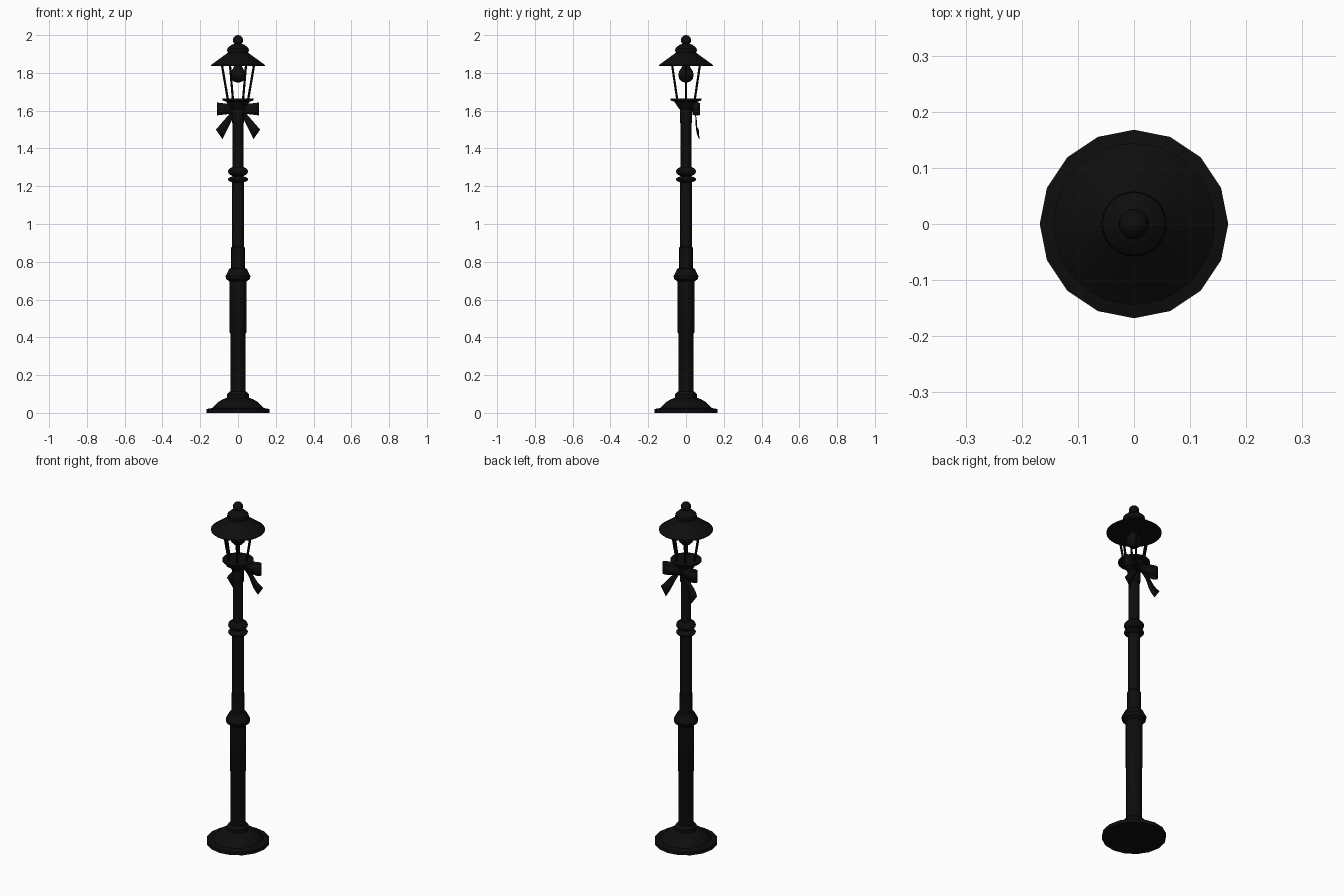
import bpy, bmesh, math
from mathutils import Vector

cube = bpy.data.objects.get("Cube")
if cube:
    bpy.data.objects.remove(cube)

black = bpy.data.materials.new("cast_iron_black")
black.use_nodes = True
COLOUR = (0.004, 0.004, 0.004, 1)
black.diffuse_color = COLOUR
black.node_tree.nodes["Principled BSDF"].inputs["Base Color"].default_value = COLOUR


def add_object(name, bm, smooth=35):
    bmesh.ops.recalc_face_normals(bm, faces=bm.faces)
    mesh = bpy.data.meshes.new(name)
    bm.to_mesh(mesh)
    bm.free()
    mesh.materials.append(black)
    obj = bpy.data.objects.new(name, mesh)
    bpy.context.collection.objects.link(obj)
    bpy.ops.object.select_all(action='DESELECT')
    obj.select_set(True)
    bpy.context.view_layer.objects.active = obj
    bpy.ops.object.shade_smooth_by_angle(angle=math.radians(smooth))
    return obj


def lathe(name, profile, sides=16):
    """Closed turned part from (radius, height) pairs."""
    bm = bmesh.new()
    rings = [[bm.verts.new((r * math.cos(a), r * math.sin(a), z))
              for a in (math.tau * i / sides for i in range(sides))]
             for r, z in profile]
    for low, high in zip(rings, rings[1:]):
        for i in range(sides):
            j = (i + 1) % sides
            bm.faces.new((low[i], low[j], high[j], high[i]))
    bm.faces.new(rings[0])
    bm.faces.new(rings[-1])
    return add_object(name, bm)


def bead(radius, low, high, core, steps=6):
    """Rounded moulding profile."""
    return [(core + (radius - core) * math.sin(math.pi * i / steps) ** 0.6,
             low + (high - low) * i / steps) for i in range(steps + 1)]


def ribbon(name, stations, thickness=0.003):
    """Strip through pairs of edge points, given a thickness."""
    bm = bmesh.new()
    rows = [[bm.verts.new(p) for p in pair] for pair in stations]
    for a, b in zip(rows, rows[1:]):
        bm.faces.new((a[0], a[1], b[1], b[0]))
    obj = add_object(name, bm)
    solid = obj.modifiers.new("thickness", 'SOLIDIFY')
    solid.thickness = thickness
    solid.offset = 0
    return obj


# Foot and post
lathe("base", [(0.168, 0), (0.168, 0.02), (0.136, 0.026), (0.125, 0.038),
               (0.105, 0.058), (0.08, 0.072), (0.058, 0.08), (0.058, 0.098),
               (0.046, 0.112)])
lathe("lower_post", [(0.041, 0.1), (0.041, 0.42), (0.044, 0.425), (0.044, 0.71)])
lathe("lower_collar", [(0.044, 0.695), (0.062, 0.708), (0.066, 0.725),
                       (0.06, 0.735), (0.047, 0.762), (0.035, 0.768)])
lathe("middle_post", [(0.036, 0.75), (0.036, 0.875), (0.032, 0.88), (0.032, 1.23)])
lathe("upper_post", [(0.028, 1.22), (0.028, 1.62)])
for name, low, high in (("collar_ring_lower", 1.22, 1.252), ("collar_ring_upper", 1.254, 1.302)):
    lathe(name, bead(0.053, low, high, 0.03))

# Lantern
lathe("lantern_tray", [(0.034, 1.605), (0.05, 1.63), (0.062, 1.648), (0.083, 1.655),
                       (0.083, 1.664)], 32)
lathe("bulb", [(0.006, 1.749), (0.022, 1.754), (0.036, 1.768), (0.041, 1.788),
               (0.037, 1.807), (0.025, 1.825), (0.015, 1.845)], 24)
lathe("roof", [(0.135, 1.836), (0.144, 1.836), (0.144, 1.841), (0.052, 1.908)], 32)
lathe("roof_cap", [(0.052, 1.9), (0.058, 1.918), (0.056, 1.93), (0.036, 1.948), (0.014, 1.956)], 32)
lathe("finial", [(0.027 * math.sin(math.pi * (i + 0.1) / 10.2),
                  1.973 - 0.027 * math.cos(math.pi * (i + 0.1) / 10.2)) for i in range(11)], 24)

# Six leaning bars
for i in range(6):
    a = math.tau * i / 6
    out = Vector((math.cos(a), math.sin(a), 0))
    start = out * 0.053 + Vector((0, 0, 1.655))
    end = out * 0.085 + Vector((0, 0, 1.842))
    bm = bmesh.new()
    bmesh.ops.create_cone(bm, cap_ends=True, segments=8, radius1=0.006, radius2=0.006,
                          depth=(end - start).length)
    bm.transform((end - start).to_track_quat('Z', 'Y').to_matrix().to_4x4())
    bmesh.ops.translate(bm, vec=(start + end) / 2, verts=bm.verts)
    add_object(f"lantern_bar_{i + 1}", bm)

# Bow on the back of the post
lathe("bow_band", [(0.032, 1.535), (0.033, 1.54), (0.033, 1.635), (0.03, 1.64)])
bm = bmesh.new()
bmesh.ops.create_cube(bm, size=1)
bmesh.ops.scale(bm, vec=(0.036, 0.028, 0.045), verts=bm.verts)
bmesh.ops.translate(bm, vec=(0, 0.044, 1.607), verts=bm.verts)
bmesh.ops.bevel(bm, geom=bm.edges[:], offset=0.008, segments=2, affect='EDGES')
add_object("bow_knot", bm)

for side, s in (("left", 1), ("right", -1)):
    # Loop: teardrop in plan, taller at the outer end
    loop = []
    for i in range(17):
        t = math.tau * i / 16
        reach = (1 - math.cos(t)) / 2
        x = s * (0.01 + 0.1 * reach)
        y = 0.048 + 0.024 * math.sin(t) * math.sqrt(reach) + 0.008 * reach
        half = 0.022 + 0.012 * reach
        loop.append(((x, y, 1.609 - half), (x, y, 1.609 + half)))
    ribbon(f"bow_loop_{side}", loop)
    # Tail: widening strip that swings outward
    tail = []
    for i in range(7):
        t = i / 6
        y = 0.042 + 0.028 * t + 0.006 * math.sin(math.tau * t)
        tail.append(((s * (0.012 + 0.07 * t), y, 1.59 - 0.14 * t),
                     (s * (0.03 + 0.087 * t), y - 0.004, 1.6 - 0.1 * t)))
    ribbon(f"bow_tail_{side}", tail)
